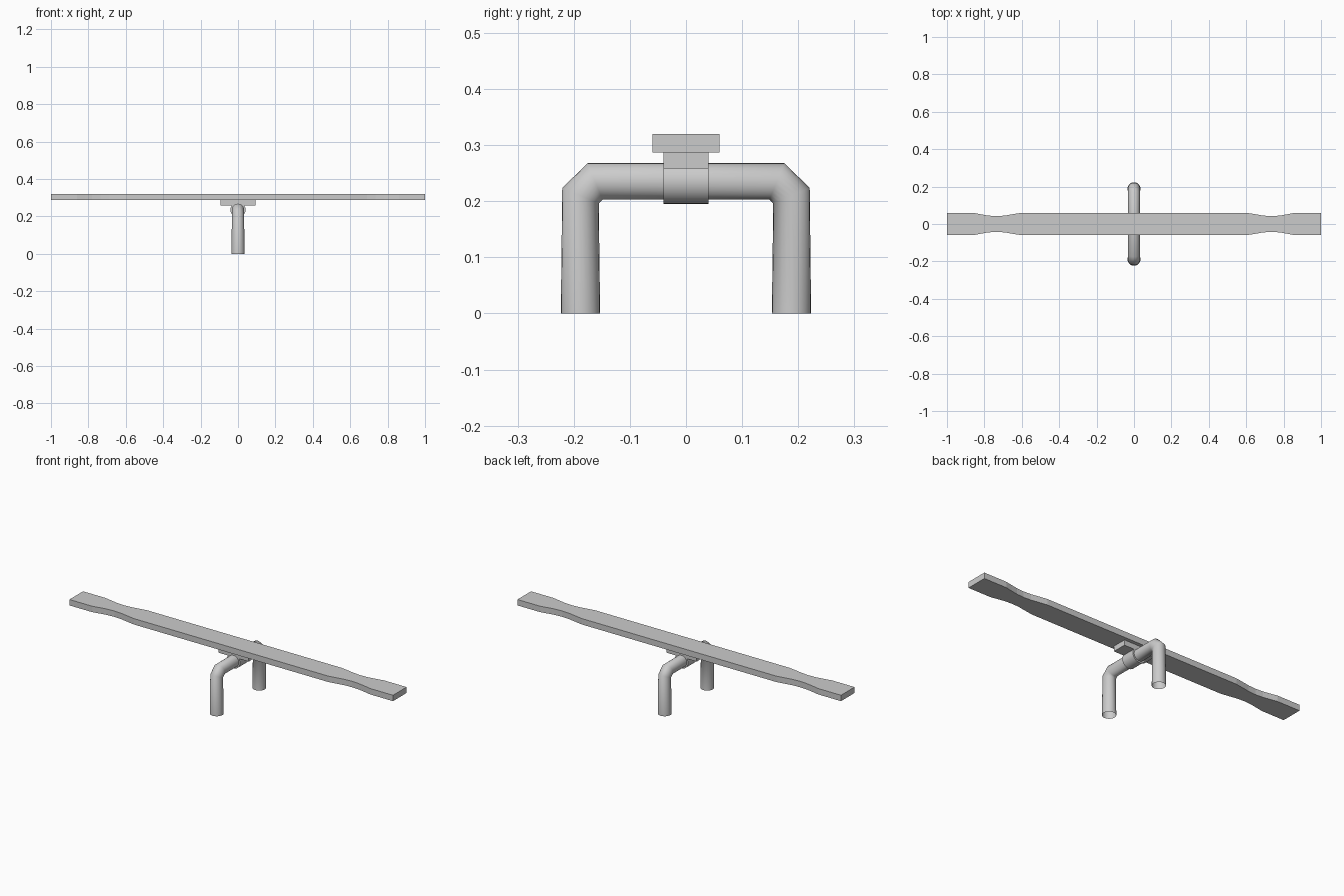
import bpy, bmesh, math
from mathutils import Vector

if "Cube" in bpy.data.objects:
    bpy.data.objects.remove(bpy.data.objects["Cube"])


def finish(name, bm, smooth=False):
    bmesh.ops.recalc_face_normals(bm, faces=bm.faces)
    mesh = bpy.data.meshes.new(name)
    bm.to_mesh(mesh)
    bm.free()
    ob = bpy.data.objects.new(name, mesh)
    bpy.context.collection.objects.link(ob)
    if smooth:
        bpy.ops.object.select_all(action='DESELECT')
        ob.select_set(True)
        bpy.context.view_layer.objects.active = ob
        bpy.ops.object.shade_smooth_by_angle(angle=math.radians(50))
    return ob


def tube(name, path, sides, caps=False):
    """Mitred tube in the YZ plane; path holds (y, z, radius)."""
    bm = bmesh.new()
    pts = [Vector((0, y, z)) for y, z, _ in path]
    rings = []
    for i, p in enumerate(pts):
        before = (p - pts[i - 1]).normalized() if i else None
        after = (pts[i + 1] - p).normalized() if i < len(pts) - 1 else None
        a, b = before or after, after or before
        t = (a + b).normalized()
        n = Vector((0, -t.z, t.y)) / max(t.dot(a), 0.1)
        r = path[i][2]
        ring = []
        for k in range(sides):
            ang = 2 * math.pi * k / sides
            ring.append(bm.verts.new(p + Vector((r * math.cos(ang), 0, 0)) + n * r * math.sin(ang)))
        rings.append(ring)
    for r0, r1 in zip(rings, rings[1:]):
        for k in range(sides):
            j = (k + 1) % sides
            bm.faces.new((r0[k], r0[j], r1[j], r1[k]))
    if caps:
        bm.faces.new(rings[0])
        bm.faces.new(rings[-1])
    return finish(name, bm, True)


# Bent pipe stand, open at the feet
half = [(0.188, 0, 0.035), (0.188, 0.210, 0.0325), (0.162, 0.2355, 0.0325)]
tube("pipe_stand", [(-y, z, r) for y, z, r in half] + half[::-1], 24)

# Pivot collar around the crossbar
tube("pivot_collar", [(-0.04, 0.2355, 0.0405), (0.04, 0.2355, 0.0405)], 24, caps=True)

# Mounting block between collar and plank
bm = bmesh.new()
bmesh.ops.create_cube(bm, size=1)
for v in bm.verts:
    v.co = (v.co.x * 0.188, v.co.y * 0.08, 0.2725 + v.co.z * 0.029)
finish("mounting_block", bm)

# Plank with narrowed waists near both ends
edge = [(0.6, 0.06), (0.65, 0.052), (0.69, 0.045), (0.735, 0.042), (0.78, 0.045), (0.82, 0.052), (0.86, 0.06), (1, 0.06)]
side = [(-x, y) for x, y in edge[::-1]] + edge
bm = bmesh.new()
grid = [[bm.verts.new((x, s * w, z)) for s, z in ((-1, 0.287), (1, 0.287), (1, 0.32), (-1, 0.32))] for x, w in side]
for a, b in zip(grid, grid[1:]):
    for k in range(4):
        j = (k + 1) % 4
        bm.faces.new((a[k], a[j], b[j], b[k]))
bm.faces.new(grid[0])
bm.faces.new(grid[-1])
finish("plank", bm)
